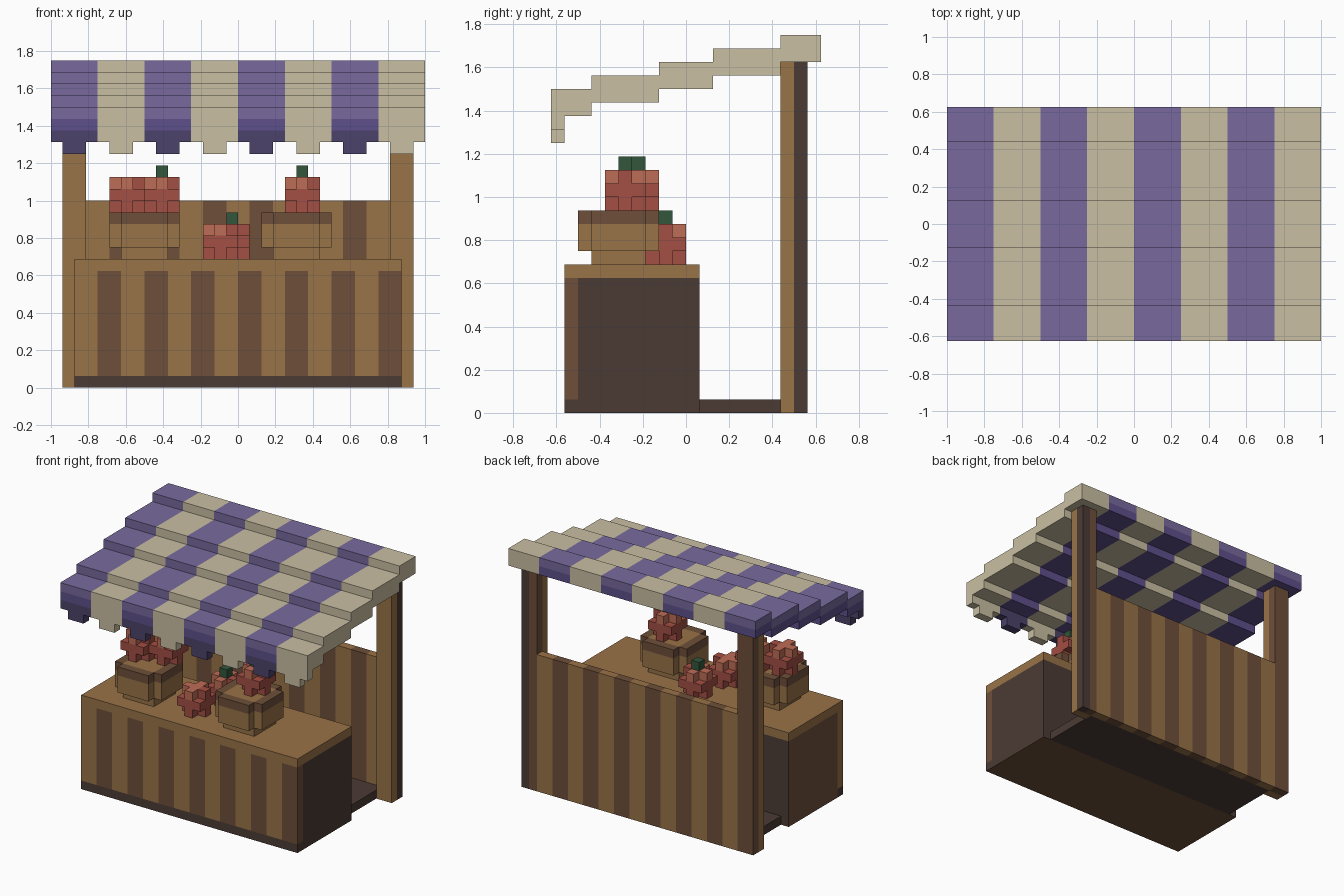
import bpy, bmesh, math
from itertools import product
from mathutils import Vector

if "Cube" in bpy.data.objects:
    bpy.data.objects.remove(bpy.data.objects["Cube"])

U = 1 / 16  # block size

COLORS = {
    "wood": (153, 115, 72), "dark_wood": (110, 79, 58), "dark_brown": (75, 59, 53),
    "cream": (201, 191, 162), "purple": (120, 106, 158), "mid_purple": (95, 80, 139),
    "deep_purple": (76, 66, 106), "red": (163, 78, 67), "light_red": (190, 108, 86),
    "green": (50, 86, 60),
}


def linear(c):
    c /= 255
    return c / 12.92 if c <= 0.04045 else ((c + 0.055) / 1.055) ** 2.4


MATS = {}
for name, rgb in COLORS.items():
    MATS[name] = bpy.data.materials.new(name)
    MATS[name].diffuse_color = (*[linear(c) for c in rgb], 1)
ORDER = list(COLORS)


def block(x0, x1, y0, y1, z0, z1):
    """Set of unit cells filling a box."""
    return set(product(range(x0, x1), range(y0, y1), range(z0, z1)))


def build(name, cells, paint):
    """Skin the cells; paint(x, y, z, normal) names the colour of each face."""
    bm = bmesh.new()
    verts = {}
    used = []

    def vert(p):
        if p not in verts:
            verts[p] = bm.verts.new(Vector(p) * U)
        return verts[p]

    for cell in sorted(cells):
        for axis, side in product(range(3), (0, 1)):
            n = [0, 0, 0]
            n[axis] = 2 * side - 1
            if tuple(c + d for c, d in zip(cell, n)) in cells:
                continue
            ring = []
            for a, b in ((0, 0), (1, 0), (1, 1), (0, 1)):
                p = list(cell)
                p[axis] += side
                p[(axis + 1) % 3] += a
                p[(axis + 2) % 3] += b
                ring.append(vert(tuple(p)))
            face = bm.faces.new(ring if side else ring[::-1])
            color = paint(*cell, tuple(n))
            if color not in used:
                used.append(color)
            face.material_index = used.index(color)
    # merge flat areas of one colour
    bmesh.ops.dissolve_limit(bm, angle_limit=math.radians(1), verts=bm.verts[:],
                             edges=bm.edges[:], delimit={'MATERIAL'})
    mesh = bpy.data.meshes.new(name)
    bm.to_mesh(mesh)
    bm.free()
    for color in used:
        mesh.materials.append(MATS[color])
    obj = bpy.data.objects.new(name, mesh)
    bpy.context.collection.objects.link(obj)
    return obj


# Counter with a planked front
def paint_counter(x, y, z, n):
    if n[2] < 0:
        return "dark_wood"
    if z == 10:
        return "wood"
    if n[0] < 0 and y > -9:
        return "dark_wood"
    if y > -9 or z == 0:
        return "dark_brown"
    return ("wood", "dark_wood")[(x + 14) // 2 % 2]


build("counter", block(-14, 14, -9, 1, 0, 11), paint_counter)

# Floor behind the counter
build("floor", block(-13, 13, 1, 8, 0, 1), lambda x, y, z, n: "dark_brown")

# Planked back wall
build("back_wall", block(-13, 13, 8, 9, 0, 16),
      lambda x, y, z, n: ("wood", "dark_wood")[(x + 13) // 2 % 2])

# Posts, darker along the back
build("left_post", block(-15, -13, 7, 9, 0, 26),
      lambda x, y, z, n: "wood" if y == 7 else "dark_wood")
build("right_post", block(13, 15, 7, 9, 0, 26),
      lambda x, y, z, n: "wood" if y == 7 else ("dark_brown" if x == 14 else "dark_wood"))

# Stepped, striped awning with a scalloped lip
awning = set()
for step, (y0, y1) in enumerate(((-10, -7), (-7, -2), (-2, 2), (2, 7), (7, 10))):
    awning |= block(-16, 16, y0, y1, 22 + step, 24 + step)
awning |= block(-16, 16, -10, -9, 21, 22)
for x in range(-15, 16, 4):
    awning |= block(x, x + 2, -10, -9, 20, 21)


def paint_awning(x, y, z, n):
    if (x + 16) // 4 % 2:
        return "cream"
    if z < 22:
        return "deep_purple"
    return "purple" if (x, y, z + 1) not in awning else "mid_purple"


build("awning", awning, paint_awning)


# Round baskets with a dark rim
def basket(name, x, y):
    cells = block(x + 1, x + 5, y + 1, y + 5, 11, 12)
    cells |= {c for c in block(x, x + 6, y, y + 6, 12, 15)
              if not (c[0] in (x, x + 5) and c[1] in (y, y + 5))}

    def paint(cx, cy, cz, n):
        inner = x < cx < x + 5 and y < cy < y + 5
        return "dark_wood" if cz == 14 and not inner else "wood"
    build(name, cells, paint)


basket("left_basket", -11, -8)
basket("right_basket", 2, -8)


# Fruit: a block with its corners knocked off, some with a stem
def fruit(name, x, y, z, stem):
    cells = {c for c in block(x, x + 3, y, y + 3, z, z + 3)
             if not (c[0] != x + 1 and c[1] != y + 1 and c[2] != z + 1)}
    if stem:
        cells.add((x + 1, y + 1, z + 3))

    def paint(cx, cy, cz, n):
        if cz == z + 3:
            return "green"
        return "light_red" if cz == z + 2 and cx < x + 2 else "red"
    build(name, cells, paint)


fruit("left_basket_fruit_a", -8, -5, 15, True)
fruit("left_basket_fruit_b", -11, -6, 15, False)
fruit("right_basket_fruit", 4, -6, 15, True)
fruit("counter_fruit_back", -2, -3, 11, True)
fruit("counter_fruit_front", -3, -7, 11, False)

for m in bpy.data.materials:
    if m.users and not m.is_grease_pencil:
        m.use_nodes = True
        m.node_tree.nodes["Principled BSDF"].inputs["Base Color"].default_value = m.diffuse_color
